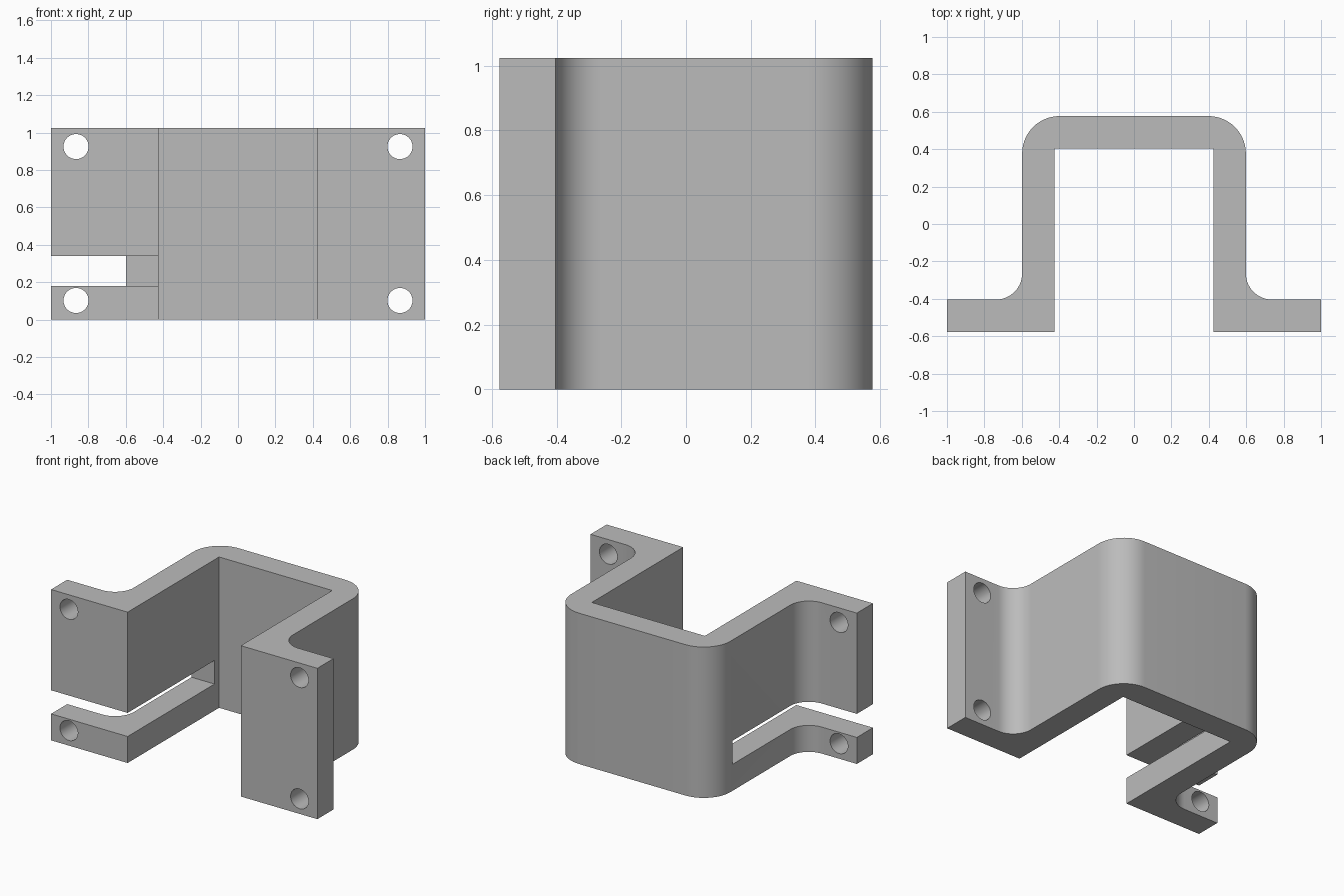
import bpy
import bmesh
from math import cos, sin, radians, pi
from mathutils import Matrix

cube = bpy.data.objects.get("Cube")
if cube:
    bpy.data.objects.remove(cube, do_unlink=True)

HEIGHT = 1.024
FRONT, BACK = -0.577, 0.577
WALL = 0.173
INNER, OUTER, TIP = 0.425, 0.598, 1.0
BEND, FILLET = 0.2, 0.14

grey = bpy.data.materials.new("plain_grey")
grey.use_nodes = True
grey.diffuse_color = (0.5, 0.5, 0.5, 1)
grey.node_tree.nodes["Principled BSDF"].inputs["Base Color"].default_value = grey.diffuse_color


def arc(cx, cy, r, start, end, steps=14):
    angles = [radians(start + (end - start) * i / steps) for i in range(steps + 1)]
    return [(cx + r * cos(a), cy + r * sin(a)) for a in angles]


def to_object(name, bm):
    bmesh.ops.recalc_face_normals(bm, faces=bm.faces[:])
    mesh = bpy.data.meshes.new(name)
    bm.to_mesh(mesh)
    bm.free()
    obj = bpy.data.objects.new(name, mesh)
    bpy.context.collection.objects.link(obj)
    return obj


# Bracket: half of the hat-shaped profile, mirrored and extruded upward
flange_back = FRONT + WALL
half = [(INNER, BACK - WALL), (INNER, FRONT), (TIP, FRONT), (TIP, flange_back)]
half += arc(OUTER + FILLET, flange_back + FILLET, FILLET, 270, 180)
half += arc(OUTER - BEND, BACK - BEND, BEND, 0, 90)
outline = half + [(-x, y) for x, y in reversed(half)]

bm = bmesh.new()
base = bm.faces.new([bm.verts.new((x, y, 0)) for x, y in outline])
walls = bmesh.ops.extrude_face_region(bm, geom=[base])
top = [v for v in walls["geom"] if isinstance(v, bmesh.types.BMVert)]
bmesh.ops.translate(bm, verts=top, vec=(0, 0, HEIGHT))
bracket = to_object("mounting_bracket", bm)
bracket.data.materials.append(grey)

# Cutter for the four screw holes
bm = bmesh.new()
for x in (-0.866, 0.866):
    for z in (0.102, 0.925):
        place = Matrix.Translation((x, FRONT + WALL / 2, z)) @ Matrix.Rotation(pi / 2, 4, "X")
        bmesh.ops.create_cone(bm, cap_ends=True, segments=40, radius1=0.067,
                              radius2=0.067, depth=0.4, matrix=place)
holes = to_object("hole_cutter", bm)

# Cutter for the slot through the right flange and side wall
bm = bmesh.new()
slot_end, slot_low, slot_high = 0.355, 0.18, 0.34
place = Matrix.Translation((-0.75, (slot_end - 0.8) / 2, (slot_low + slot_high) / 2))
size = Matrix.Diagonal((0.9, slot_end + 0.8, slot_high - slot_low, 1))
bmesh.ops.create_cube(bm, size=1, matrix=place @ size)
slot = to_object("slot_cutter", bm)

# Cut the bracket and bake the result
for cutter in (holes, slot):
    cutter.hide_render = True
    mod = bracket.modifiers.new(cutter.name, "BOOLEAN")
    mod.operation = "DIFFERENCE"
    mod.solver = "EXACT"
    mod.object = cutter
bpy.context.view_layer.update()
graph = bpy.context.evaluated_depsgraph_get()
cut_mesh = bpy.data.meshes.new_from_object(bracket.evaluated_get(graph))
bracket.modifiers.clear()
bracket.data = cut_mesh
for cutter in (holes, slot):
    bpy.data.objects.remove(cutter, do_unlink=True)

# Smooth bends and holes, crisp edges
for obj in bpy.context.selected_objects:
    obj.select_set(False)
bracket.select_set(True)
bpy.context.view_layer.objects.active = bracket
bpy.ops.object.shade_smooth_by_angle(angle=radians(30))
